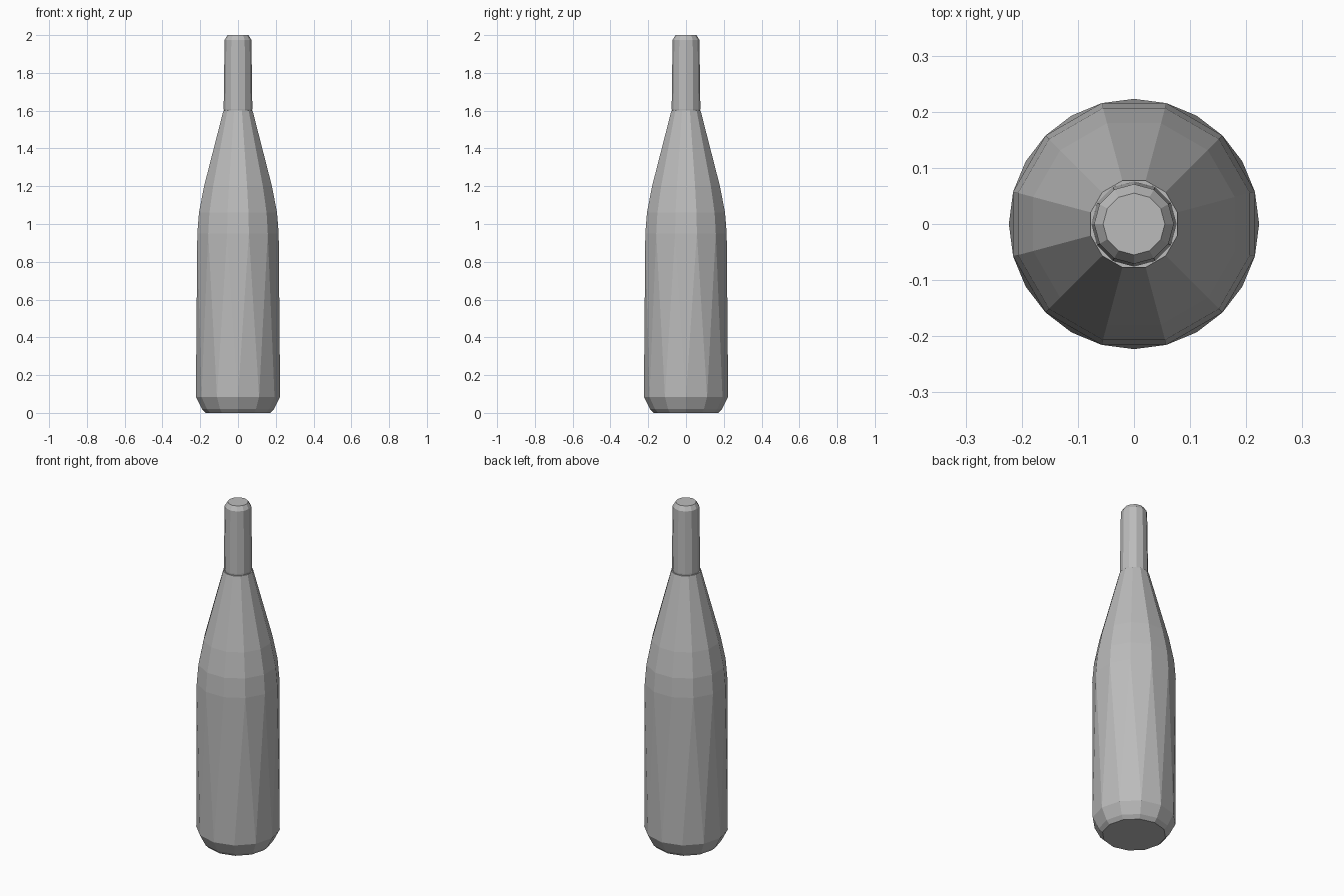
import bpy, bmesh, math

cube = bpy.data.objects.get("Cube")
if cube:
    bpy.data.objects.remove(cube, do_unlink=True)

grey = bpy.data.materials.new("plain grey")
grey.use_nodes = True
colour = (0.5, 0.5, 0.5, 1)
grey.diffuse_color = colour
grey.node_tree.nodes["Principled BSDF"].inputs["Base Color"].default_value = colour


def faceted_tube(name, sides, rings):
    """Closed flat-faced solid from rings of (radius, height, turn in steps)."""
    bm = bmesh.new()
    loops = []
    for radius, height, turn in rings:
        step = math.tau / sides
        loops.append([bm.verts.new((radius * math.cos((i + turn) * step),
                                    radius * math.sin((i + turn) * step), height))
                      for i in range(sides)])
    for (low, high), (a, b) in zip(zip(loops, loops[1:]), zip(rings, rings[1:])):
        for i in range(sides):
            j = (i + 1) % sides
            if a[2] == b[2]:
                bm.faces.new((low[i], low[j], high[j], high[i]))
            else:  # staggered rings make long triangular facets
                bm.faces.new((low[i], low[j], high[i]))
                bm.faces.new((low[j], high[j], high[i]))
    bm.faces.new(loops[0][::-1])
    bm.faces.new(loops[-1])
    bmesh.ops.recalc_face_normals(bm, faces=bm.faces)
    mesh = bpy.data.meshes.new(name)
    bm.to_mesh(mesh)
    bm.free()
    mesh.materials.append(grey)
    obj = bpy.data.objects.new(name, mesh)
    bpy.context.collection.objects.link(obj)
    return obj


# Bottle body: bevelled base, straight wall, rounded shoulder, long taper
faceted_tube("bottle_body", 12, [
    (0.17, 0.0, 0), (0.19, 0.02, 0), (0.223, 0.085, 0),
    (0.223, 0.95, 0.5), (0.214, 1.06, 0.5), (0.186, 1.2, 0.5),
    (0.08, 1.6, 0.5)])

# Neck: slim, slightly tapered, bevelled closed top
faceted_tube("bottle_neck", 12, [
    (0.072, 1.58, 0), (0.076, 1.61, 0), (0.071, 1.975, 0), (0.055, 2.0, 0)])
